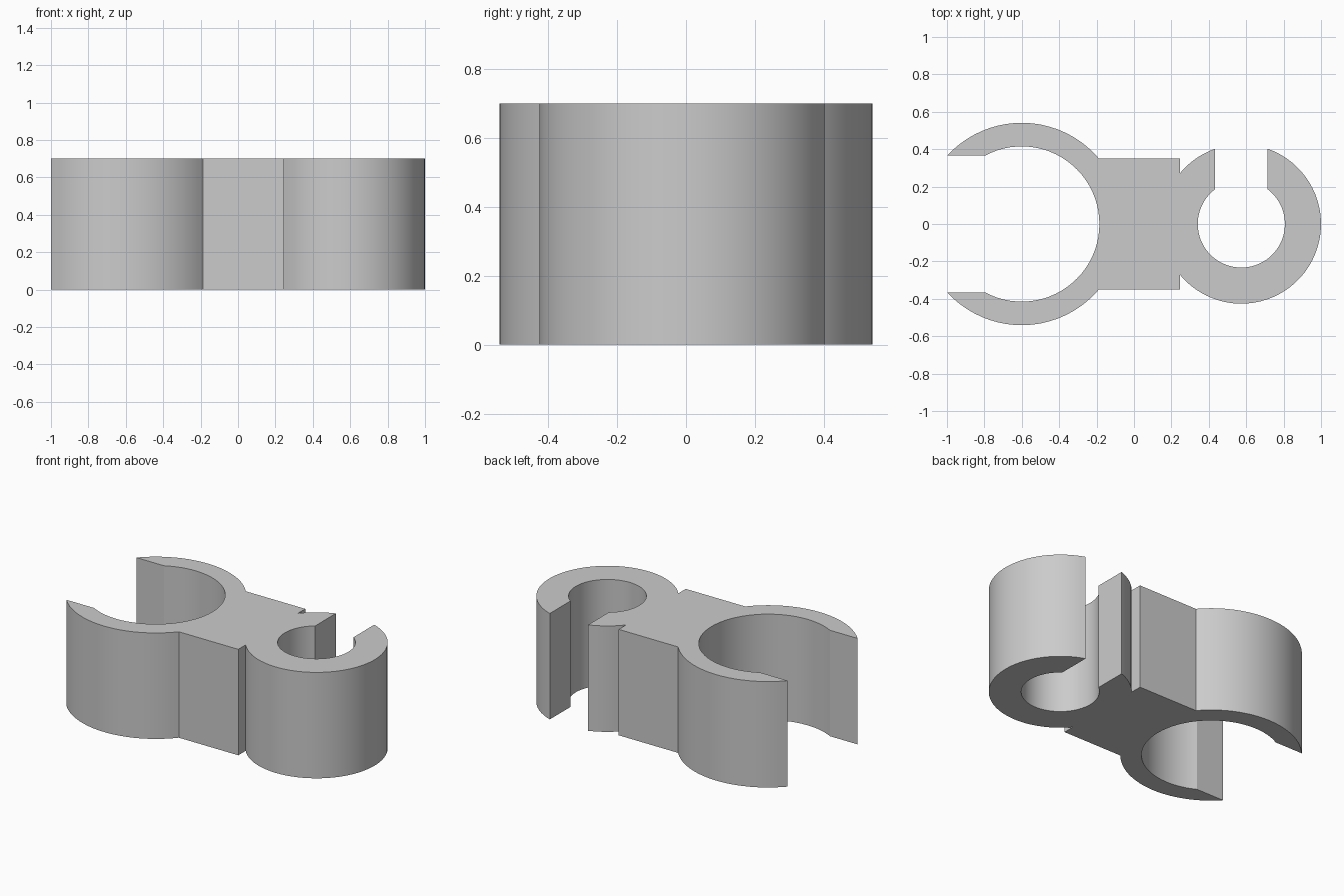
import bpy, bmesh
from math import asin, acos, cos, sin, pi, radians, sqrt, ceil

cube = bpy.data.objects.get("Cube")
if cube:
    bpy.data.objects.remove(cube, do_unlink=True)

HEIGHT = 0.70
BIG_X, BIG_OUT, BIG_IN = -0.60, 0.541, 0.415       # large clip ring
SMALL_X, SMALL_OUT, SMALL_IN = 0.574, 0.426, 0.233  # small clip ring
BIG_GAP, SMALL_GAP = 0.365, 0.14                    # half widths of the openings
BLOCK_X, BLOCK_Y = 0.247, 0.35                      # bridge end and half width
STEP = 2 * pi / 72


def arc(cx, radius, start, end):
    """Points along an arc, both ends included."""
    n = max(2, ceil(abs(end - start) / STEP))
    angles = [start + (end - start) * i / n for i in range(n + 1)]
    return [(cx + radius * cos(a), radius * sin(a)) for a in angles]


# Angles where the rings meet the openings and the bridge
big_lip = pi - asin(BIG_GAP / BIG_OUT)
big_lip_in = pi - asin(BIG_GAP / BIG_IN)
big_root = asin(BLOCK_Y / BIG_OUT)
small_lip = acos(SMALL_GAP / SMALL_OUT)
small_lip_in = acos(SMALL_GAP / SMALL_IN)
small_root = acos((BLOCK_X - SMALL_X) / SMALL_OUT)

# One closed outline: large ring, bridge, small ring and back
outline = arc(BIG_X, BIG_OUT, -big_lip, -big_root)
outline += [(BLOCK_X, -BLOCK_Y)]
outline += arc(SMALL_X, SMALL_OUT, -small_root, small_lip)
outline += arc(SMALL_X, SMALL_IN, small_lip_in, -pi - small_lip_in)
outline += arc(SMALL_X, SMALL_OUT, pi - small_lip, small_root)
outline += [(BLOCK_X, BLOCK_Y)]
outline += arc(BIG_X, BIG_OUT, big_root, big_lip)
outline += arc(BIG_X, BIG_IN, big_lip_in, -big_lip_in)

# Extrude the outline into the clip
bm = bmesh.new()
base = bm.faces.new([bm.verts.new((x, y, 0)) for x, y in outline])
top = bmesh.ops.extrude_face_region(bm, geom=[base], use_keep_orig=True)
bmesh.ops.translate(bm, vec=(0, 0, HEIGHT),
                    verts=[v for v in top["geom"] if isinstance(v, bmesh.types.BMVert)])
bmesh.ops.recalc_face_normals(bm, faces=bm.faces)
mesh = bpy.data.meshes.new("double_pipe_clip")
bm.to_mesh(mesh)
bm.free()

# Plain grey material
grey = bpy.data.materials.new("light grey")
grey.use_nodes = True
colour = (0.6, 0.6, 0.6, 1)
grey.diffuse_color = colour
grey.node_tree.nodes["Principled BSDF"].inputs["Base Color"].default_value = colour
mesh.materials.append(grey)

clip = bpy.data.objects.new("double_pipe_clip", mesh)
bpy.context.collection.objects.link(clip)
bpy.ops.object.select_all(action="DESELECT")
clip.select_set(True)
bpy.context.view_layer.objects.active = clip
bpy.ops.object.shade_smooth_by_angle(angle=radians(20))
